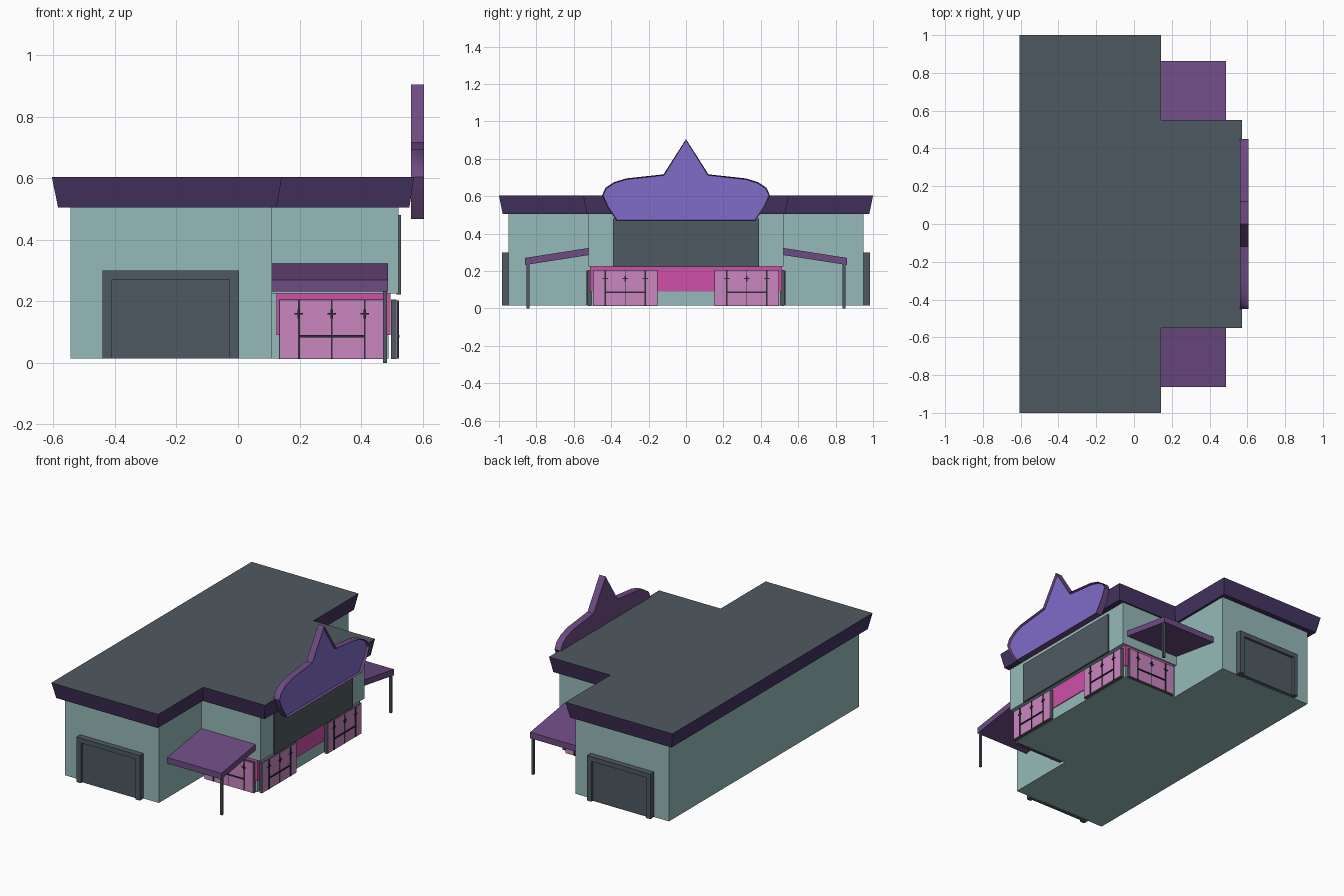
import bpy, bmesh, math
from mathutils import Vector

if "Cube" in bpy.data.objects:
    bpy.data.objects.remove(bpy.data.objects["Cube"])


def mat(name, r, g, b):
    m = bpy.data.materials.new(name)
    m.diffuse_color = (r, g, b, 1)
    m.use_nodes = True
    m.node_tree.nodes["Principled BSDF"].inputs["Base Color"].default_value = m.diffuse_color
    return m


TEAL = mat("teal_wall", 0.30, 0.49, 0.48)
GREY = mat("slate_grey", 0.078, 0.102, 0.122)
TRIM = mat("dark_purple", 0.060, 0.034, 0.122)
PLUM = mat("plum", 0.155, 0.070, 0.225)
LAV = mat("lavender", 0.215, 0.150, 0.590)
PINK = mat("hot_pink", 0.62, 0.08, 0.40)
PANE = mat("light_pink", 0.59, 0.24, 0.53)
BAR = mat("bar_dark", 0.025, 0.026, 0.040)


def finish(name, bm, *mats):
    bmesh.ops.recalc_face_normals(bm, faces=bm.faces)
    me = bpy.data.meshes.new(name)
    bm.to_mesh(me)
    bm.free()
    for m in mats:
        me.materials.append(m)
    ob = bpy.data.objects.new(name, me)
    bpy.context.collection.objects.link(ob)
    return ob


def add_box(bm, x, y, z):
    vs = [bm.verts.new((a, b, c)) for a in x for b in sorted(y) for c in z]
    for f in ((0, 1, 3, 2), (4, 6, 7, 5), (0, 4, 5, 1), (2, 3, 7, 6), (0, 2, 6, 4), (1, 5, 7, 3)):
        bm.faces.new([vs[i] for i in f])


def box(name, m, x, y, z):
    bm = bmesh.new()
    add_box(bm, x, y, z)
    return finish(name, bm, m)


def loft(bm, lower, upper):
    """Close two matching loops into a solid; returns the upper cap."""
    a = [bm.verts.new(p) for p in lower]
    b = [bm.verts.new(p) for p in upper]
    n = len(a)
    for i in range(n):
        bm.faces.new((a[i], a[(i + 1) % n], b[(i + 1) % n], b[i]))
    bm.faces.new(a[::-1])
    return bm.faces.new(b)


def tee(x0, x1, x2, y1, y2, z):
    """T-shaped floor plan."""
    return [(x0, -y1, z), (x1, -y1, z), (x1, -y2, z), (x2, -y2, z),
            (x2, y2, z), (x1, y2, z), (x1, y1, z), (x0, y1, z)]


# walls: long hall, shop front with a set-back lower storey
box("hall_walls", TEAL, (-0.545, 0.11), (-0.948, 0.948), (0.015, 0.51))
box("shop_upper_walls", TEAL, (0.10, 0.521), (-0.521, 0.521), (0.225, 0.51))
box("shop_lower_walls", TEAL, (0.10, 0.490), (-0.505, 0.505), (0.015, 0.226))
box("window_band", PINK, (0.125, 0.495), (-0.513, 0.513), (0.09, 0.228))
box("fascia_board", GREY, (0.515, 0.53), (-0.39, 0.39), (0.222, 0.48))

# flared roof with a narrow rim around a grey deck
bm = bmesh.new()
cap = loft(bm, tee(-0.585, 0.125, 0.557, 0.98, 0.53, 0.505),
           tee(-0.605, 0.143, 0.573, 1.0, 0.55, 0.604))
bmesh.ops.inset_region(bm, faces=[cap], thickness=0.026)
cap.material_index = 1
finish("roof", bm, TRIM, GREY)

# crest-shaped sign: rounded slab, rim and sunken face
half = [(0.37, 0.467), (0.42, 0.54), (0.449, 0.605), (0.43, 0.645),
        (0.385, 0.675), (0.32, 0.695), (0.22, 0.706), (0.12, 0.717)]
outline = half + [(0, 0.905)] + [(-y, z) for y, z in reversed(half)]
bm = bmesh.new()
face = loft(bm, [(0.562, y, z) for y, z in outline], [(0.605, y, z) for y, z in outline])
bmesh.ops.inset_region(bm, faces=[face], thickness=0.014)
bmesh.ops.inset_region(bm, faces=[face], thickness=0.006, depth=-0.014)
face.material_index = 1
sign = finish("crest_sign", bm, PLUM, LAV)
bpy.context.view_layer.objects.active = sign
sign.select_set(True)
bpy.ops.object.shade_smooth_by_angle(angle=math.radians(35))
sign.select_set(False)


def window_set(name, place):
    """Glazed panel in local (u along wall, d outward, z); place maps to world."""
    def part(pname, m, boxes):
        b = bmesh.new()
        for u, d, z in boxes:
            add_box(b, u, d, z)
        for v in b.verts:
            v.co = Vector(place(*v.co))
        finish(name + pname, b, m)

    part("_backing", GREY, [((-0.172, 0.172), (-0.015, 0.004), (0.012, 0.206))])
    part("_pane", PANE, [((-0.169, 0.169), (0.003, 0.007), (0.015, 0.203))])
    bars = [((u - 0.003, u + 0.003), (0.0, 0.011), (0.015, 0.203)) for u in (-0.107, 0.107)]
    bars.append(((-0.002, 0.002), (0.0, 0.009), (0.015, 0.203)))
    bars.append(((-0.107, 0.107), (0.0, 0.013), (0.083, 0.090)))
    for u in (-0.107, 0, 0.107):          # small cross fittings
        bars.append(((u - 0.014, u + 0.014), (0.0, 0.012), (0.157, 0.162)))
        bars.append(((u - 0.004, u + 0.004), (0.0, 0.012), (0.145, 0.174)))
    part("_bars", BAR, bars)


for s, side in ((-1, "front"), (1, "back")):
    # windows on the shop face and on its flank
    window_set(side + "_shop_window", lambda u, d, z: (0.512 + d, s * 0.325 + u, z))
    window_set(side + "_flank_window", lambda u, d, z: (0.305 + u, s * (0.520 + d), z))

    # sloping canopy and its post
    bm = bmesh.new()
    prof = [(0.51, 0.287), (0.51, 0.325), (0.862, 0.270), (0.862, 0.232)]
    loft(bm, [(0.11, s * y, z) for y, z in prof], [(0.487, s * y, z) for y, z in prof])
    finish(side + "_canopy", bm, PLUM)
    box(side + "_canopy_post", GREY, (0.471, 0.485), (s * 0.838, s * 0.852), (0, 0.24))

    # shutter door: frame with recessed panel
    bm = bmesh.new()
    outer = [(-0.44, 0.015), (0.003, 0.015), (0.003, 0.30), (-0.44, 0.30)]
    inner = [(-0.41, 0.015), (-0.41, 0.27), (-0.028, 0.27), (-0.028, 0.015)]
    frame = [outer[1], outer[2], outer[3], outer[0]] + inner
    loft(bm, [(x, s * 0.94, z) for x, z in frame], [(x, s * 0.985, z) for x, z in frame])
    finish(side + "_door_frame", bm, GREY)
    box(side + "_shutter", GREY, (-0.412, -0.026), (s * 0.94, s * 0.970), (0.015, 0.272))
